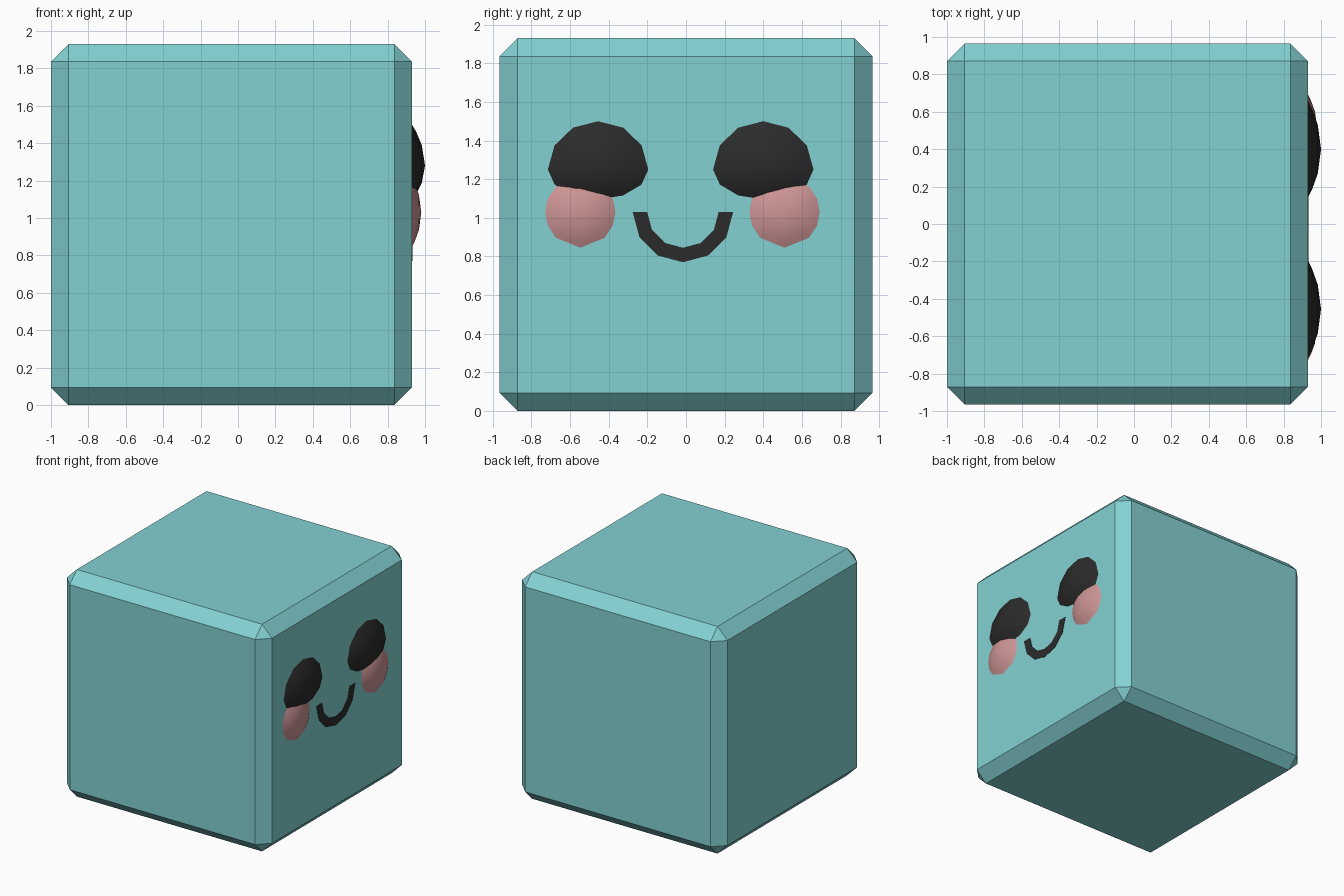
import bpy, bmesh
from math import sin, cos, radians

if "Cube" in bpy.data.objects:
    bpy.data.objects.remove(bpy.data.objects["Cube"])

FACE = 0.93  # x of the face side of the cube


def material(name, rgb):
    m = bpy.data.materials.new(name)
    m.diffuse_color = (*rgb, 1)
    m.use_nodes = True
    m.node_tree.nodes["Principled BSDF"].inputs["Base Color"].default_value = m.diffuse_color
    return m


teal = material("teal", (0.23, 0.64, 0.65))
black = material("black", (0.024, 0.024, 0.024))
pink = material("pink", (0.62, 0.30, 0.30))


def finish(bm, name, mat, smooth=False):
    me = bpy.data.meshes.new(name)
    bm.to_mesh(me)
    bm.free()
    me.materials.append(mat)
    for p in me.polygons:
        p.use_smooth = smooth
    ob = bpy.data.objects.new(name, me)
    bpy.context.collection.objects.link(ob)
    return ob


def dome(name, mat, y, z, ry, up, down, height, angles, peak=0.0):
    """Shallow cap bulging out of the face, with separate upper and lower radii."""
    bm = bmesh.new()
    rings = []
    for r in (1.0, 0.82, 0.5):
        ring = []
        for a in angles:
            s = sin(radians(a))
            ring.append(bm.verts.new((FACE + height * (1 - r * r),
                                      y + ry * r * cos(radians(a)),
                                      z + (up if s > 0 else down) * r * s + peak * (1 - r))))
        rings.append(ring)
    tip = bm.verts.new((FACE + height, y, z + peak))
    n = len(angles)
    for i in range(n):
        j = (i + 1) % n
        for a, b in zip(rings, rings[1:]):
            bm.faces.new((a[i], a[j], b[j], b[i]))
        bm.faces.new((rings[-1][i], rings[-1][j], tip))
    bm.faces.new(rings[0][::-1])
    ob = finish(bm, name, mat, True)
    bpy.context.view_layer.objects.active = ob
    ob.select_set(True)
    bpy.ops.object.shade_smooth_by_angle(angle=radians(40))
    ob.select_set(False)


# Chamfered cube body
bm = bmesh.new()
bmesh.ops.create_cube(bm, size=1.93)
bmesh.ops.translate(bm, verts=bm.verts, vec=(-0.035, 0, 0.965))
bmesh.ops.bevel(bm, geom=bm.edges[:], offset=0.094, segments=1,
                profile=0.5, affect='EDGES')
finish(bm, "body", teal)

# Eyes and cheeks
eye_angles = range(0, 360, 30)
cheek_angles = (0, 22, 46, 90, 134, 158, 180, 202, 226, 270, 314, 338)
for side, eye_y, cheek_y in (("left", -0.455, -0.547), ("right", 0.40, 0.51)):
    dome(side + "_eye", black, eye_y, 1.25, 0.26, 0.25, 0.155, 0.07, eye_angles, 0.03)
    dome(side + "_cheek", pink, cheek_y, 1.03, 0.182, 0.185, 0.185, 0.05, cheek_angles)

# Smiling mouth: half ring of six segments lying on the face
bm = bmesh.new()
pairs = []
for k in range(7):
    a = radians(180 + 30 * k)
    pairs.append([bm.verts.new((FACE - 0.01, -0.016 + r * cos(a), 1.03 + r * sin(a)))
                  for r in (0.26, 0.185)])
for p, q in zip(pairs, pairs[1:]):
    bm.faces.new((p[0], q[0], q[1], p[1]))
out = bmesh.ops.extrude_face_region(bm, geom=bm.faces[:])
bmesh.ops.translate(bm, vec=(0.013, 0, 0),
                    verts=[v for v in out["geom"] if isinstance(v, bmesh.types.BMVert)])
bmesh.ops.recalc_face_normals(bm, faces=bm.faces)
finish(bm, "mouth", black)
